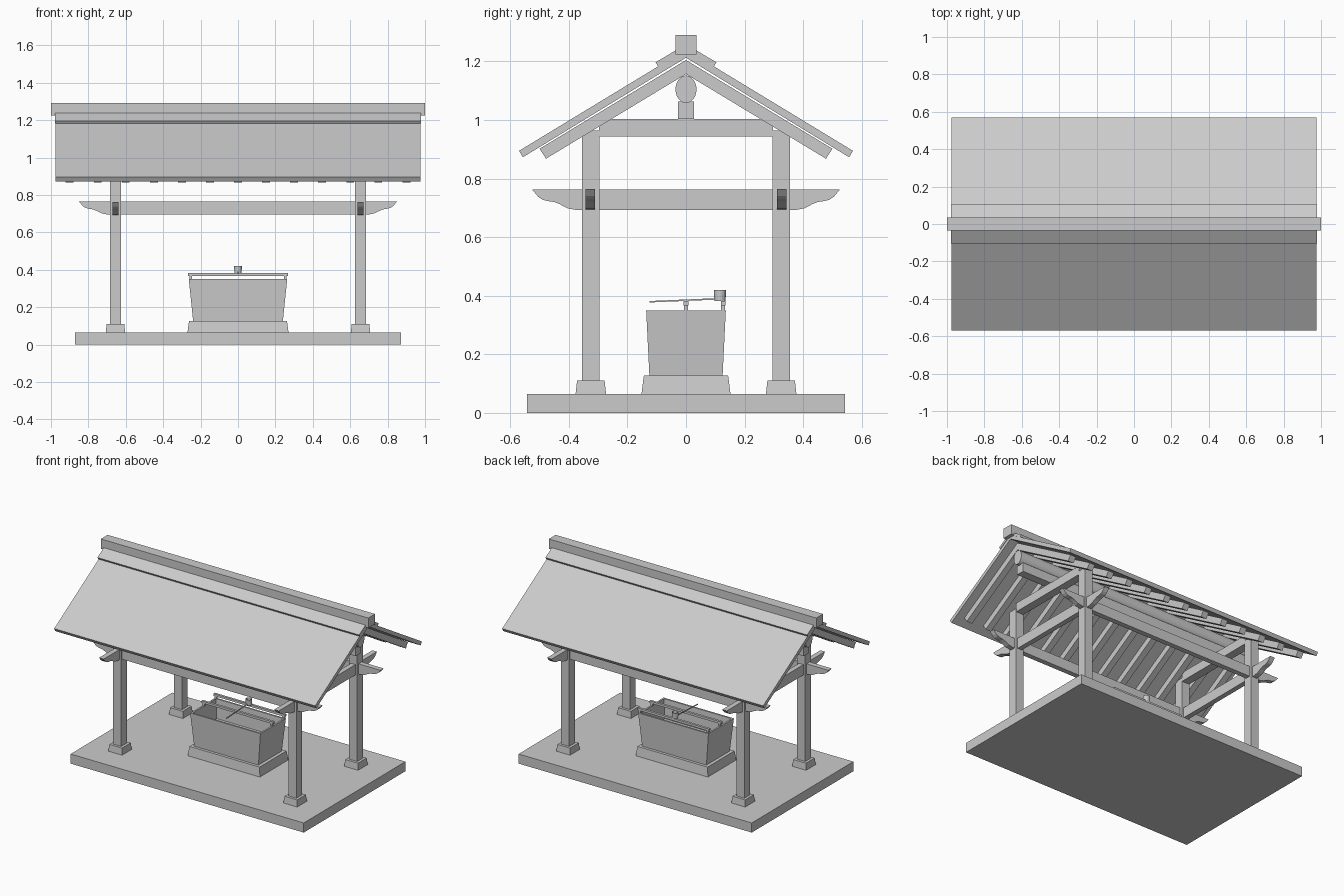
import bpy, bmesh, math

if "Cube" in bpy.data.objects:
    bpy.data.objects.remove(bpy.data.objects["Cube"])


def finish(name, bm):
    bmesh.ops.recalc_face_normals(bm, faces=bm.faces[:])
    me = bpy.data.meshes.new(name)
    bm.to_mesh(me)
    bm.free()
    ob = bpy.data.objects.new(name, me)
    bpy.context.collection.objects.link(ob)
    return ob


def prism(name, pts, axis, a, b):
    """Extrude a (horizontal, z) profile along x or y from a to b."""
    bm = bmesh.new()
    place = (lambda h, z: (a, h, z)) if axis == 'x' else (lambda h, z: (h, a, z))
    f = bm.faces.new([bm.verts.new(place(h, z)) for h, z in pts])
    r = bmesh.ops.extrude_face_region(bm, geom=[f])
    vec = (b - a, 0, 0) if axis == 'x' else (0, b - a, 0)
    bmesh.ops.translate(bm, vec=vec, verts=[v for v in r['geom'] if isinstance(v, bmesh.types.BMVert)])
    return finish(name, bm)


def block(name, cx, cy, z0, z1, hx, hy, tx=None, ty=None):
    """Box with half sizes hx, hy at the bottom and tx, ty at the top."""
    tx, ty = tx or hx, ty or hy
    bm = bmesh.new()
    bmesh.ops.create_cube(bm, size=2)
    for v in bm.verts:
        top = v.co.z > 0
        v.co = (cx + v.co.x * (tx if top else hx), cy + v.co.y * (ty if top else hy), z1 if top else z0)
    return finish(name, bm)


def nosed_profile(end, z_top):
    """Beam side profile with carved, curved noses at both ends."""
    nose = [(0, 0), (.02, -.024), (.035, -.034), (.055, -.039), (.075, -.042),
            (.095, -.05), (.12, -.063), (.15, -.069), (.17, -.07)]
    right = [(end - d, z_top + z) for d, z in nose]
    return right + [(-h, z) for h, z in reversed(right)]


# stone platform
block("platform", 0, 0, 0, .065, .872, .543)

# posts and stone footings
for sx in (-1, 1):
    for sy in (-1, 1):
        block("footing", sx * .655, sy * .325, .065, .11, .052, .052, .047, .047)
        block("post", sx * .655, sy * .325, .11, .965, .03, .03)

# through beams with carved noses
for s in (-1, 1):
    prism("long_tie_beam", nosed_profile(.85, .765), 'y', s * .327 - .017, s * .327 + .017)
    prism("cross_tie_beam", nosed_profile(.525, .762), 'x', s * .655 - .017, s * .655 + .017)
    block("upper_cross_beam", s * .655, 0, .943, 1.003, .028, .297)

# ridge support beam and ridge log
block("ridge_support_beam", 0, 0, 1.003, 1.063, .9, .028)
log = prism("ridge_log", [(.036 * math.cos(t * math.pi / 12), 1.105 + .047 * math.sin(t * math.pi / 12))
                          for t in range(24)], 'x', -.92, .92)
bpy.context.view_layer.objects.active = log
log.select_set(True)
bpy.ops.object.shade_smooth_by_angle()

# rafters, a mitred pair at each station
for i in range(-6, 7):
    x = i * .15
    prism("rafter_pair", [(0, 1.205), (.5, .902), (.478, .868), (0, 1.157), (-.478, .868), (-.5, .902)],
          'x', x - .021, x + .021)

# roof panels, ridge flashing and ridge cap
for s in (-1, 1):
    prism("roof_panel", [(0, 1.241), (s * .57, .895), (s * .557, .873), (0, 1.213)], 'x', -.976, .976)
    prism("ridge_flashing", [(0, 1.259), (s * .104, 1.197), (s * .095, 1.183), (0, 1.24)], 'x', -.979, .979)
block("ridge_cap", 0, 0, 1.224, 1.291, 1, .036)

# basin plinth
block("basin_plinth", 0, 0, .065, .127, .27, .152, .262, .144)

# hollow flared basin
basin = block("water_basin", 0, 0, .127, .35, .24, .125, .263, .136)
bm = bmesh.new()
bm.from_mesh(basin.data)
bm.faces.ensure_lookup_table()
top = max(bm.faces, key=lambda f: f.calc_center_median().z)
bmesh.ops.inset_region(bm, faces=[top], thickness=.016)
r = bmesh.ops.extrude_face_region(bm, geom=[top])
for v in [g for g in r['geom'] if isinstance(g, bmesh.types.BMVert)]:
    v.co = (v.co.x * .96, v.co.y * .95, .22)
if top.is_valid:
    bmesh.ops.delete(bm, geom=[top], context='FACES_ONLY')
bmesh.ops.recalc_face_normals(bm, faces=bm.faces[:])
bm.to_mesh(basin.data)
bm.free()

# ladle rest: two rails on short feet
for y in (0, .127):
    block("ladle_rail", 0, y, .367, .382, .268, .008)
    for s in (-1, 1):
        block("rail_foot", s * .253, y, .349, .368, .007, .007)

# ladle with an open cup
prism("ladle_handle", [(-.125, .377), (.11, .387), (.11, .392), (-.125, .382)], 'x', -.003, .003)
bm = bmesh.new()
rings = [[bm.verts.new((rad * math.cos(k * math.pi / 8), .116 + rad * math.sin(k * math.pi / 8), z))
          for k in range(16)] for rad, z in ((.019, .382), (.021, .42), (.017, .42), (.016, .387))]
for lo, hi in zip(rings, rings[1:]):
    for k in range(16):
        bm.faces.new((lo[k], lo[(k + 1) % 16], hi[(k + 1) % 16], hi[k]))
bm.faces.new(rings[0])
bm.faces.new(rings[-1])
finish("ladle_cup", bm)
